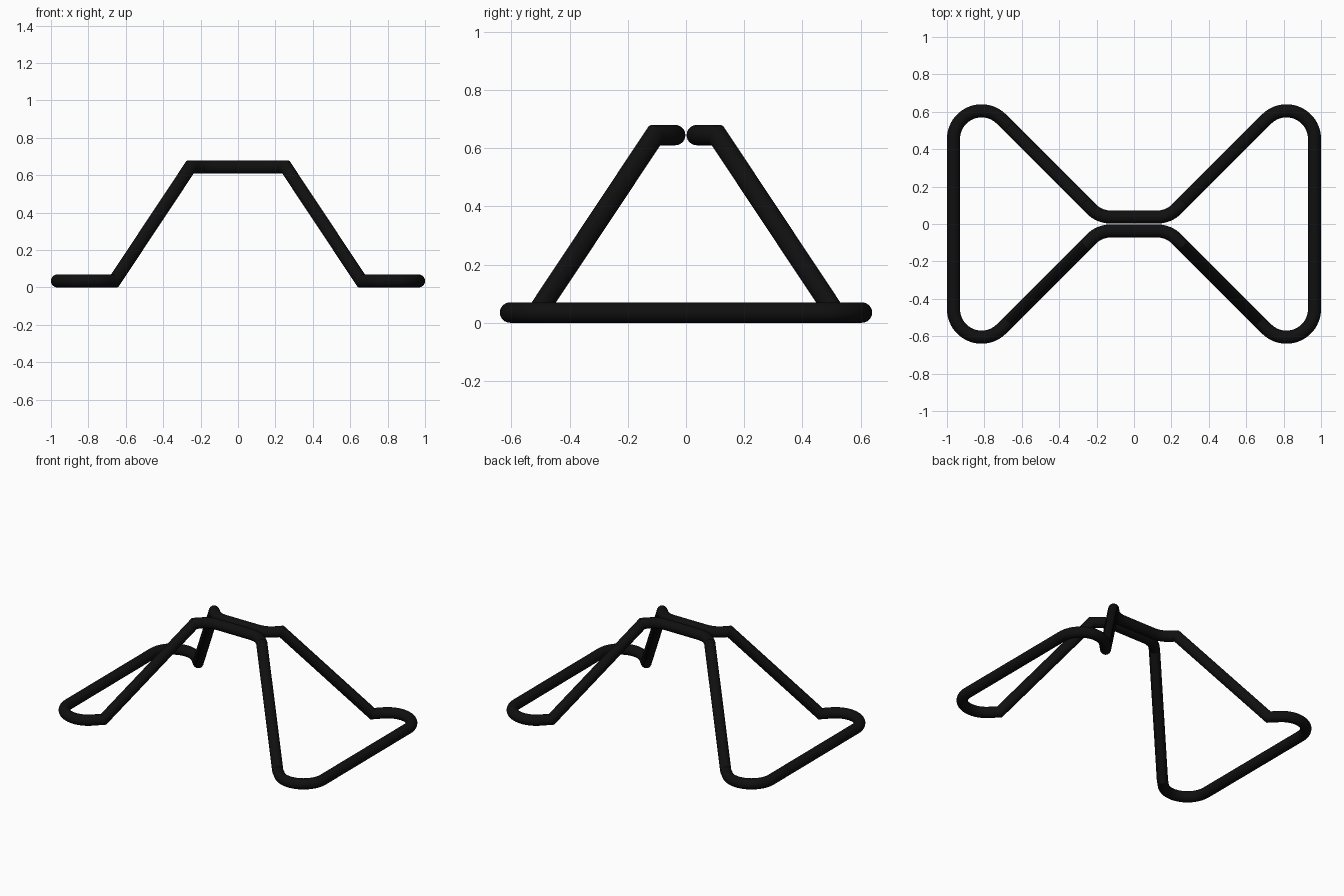
import bpy, bmesh
from math import sin, cos, radians, tau
from mathutils import Vector

if "Cube" in bpy.data.objects:
    bpy.data.objects.remove(bpy.data.objects["Cube"])

R = 0.035          # tube radius
SIDES = 24
LOW, HIGH = 0.035, 0.645
X_TOP, X_FOOT = 0.255, 0.66


def arc(cx, cy, r, a0, a1, n):
    return [(cx + r * cos(radians(a0 + (a1 - a0) * i / n)),
             cy + r * sin(radians(a0 + (a1 - a0) * i / n))) for i in range(n + 1)]


def height(x):
    t = (X_FOOT - abs(x)) / (X_FOOT - X_TOP)
    return LOW + (HIGH - LOW) * min(1, max(0, t))


# quarter of the bow-tie outline in plan: centre bar, diagonal leg, foot corner
quarter = arc(0.123, 0.187, 0.15, -90, -45, 10)
quarter += [(x, x - 0.148) for x in (X_TOP, X_FOOT)]
quarter += arc(0.815, 0.455, 0.15, 135, 0, 24)

# mirror into one closed loop, folded by the height profile
half = [(-x, y) for x, y in reversed(quarter)] + quarter
plan = half + [(x, -y) for x, y in reversed(half)]
path = [Vector((x, y, height(x))) for x, y in plan]

# sweep a round section with mitred corners
bm = bmesh.new()
rings = []
for i, p in enumerate(path):
    d_in = (p - path[i - 1]).normalized()
    d_out = (path[(i + 1) % len(path)] - p).normalized()
    plane = (d_in + d_out).normalized()
    side = d_in.cross(Vector((0, 0, 1))).normalized()
    up = side.cross(d_in)
    ring = []
    for k in range(SIDES):
        o = (side * cos(tau * k / SIDES) + up * sin(tau * k / SIDES)) * R
        o -= d_in * (o.dot(plane) / d_in.dot(plane))
        ring.append(bm.verts.new(p + o))
    rings.append(ring)
for i, a in enumerate(rings):
    b = rings[(i + 1) % len(rings)]
    for k in range(SIDES):
        j = (k + 1) % SIDES
        bm.faces.new((a[k], a[j], b[j], b[k]))
bmesh.ops.recalc_face_normals(bm, faces=bm.faces)

mesh = bpy.data.meshes.new("tube_frame")
bm.to_mesh(mesh)
bm.free()
frame = bpy.data.objects.new("tube_frame", mesh)
bpy.context.collection.objects.link(frame)

# black metal
mat = bpy.data.materials.new("black_metal")
mat.diffuse_color = (0.005, 0.005, 0.005, 1)
mat.use_nodes = True
mat.node_tree.nodes["Principled BSDF"].inputs["Base Color"].default_value = mat.diffuse_color
mesh.materials.append(mat)

bpy.context.view_layer.objects.active = frame
frame.select_set(True)
bpy.ops.object.shade_smooth_by_angle(angle=radians(30))
